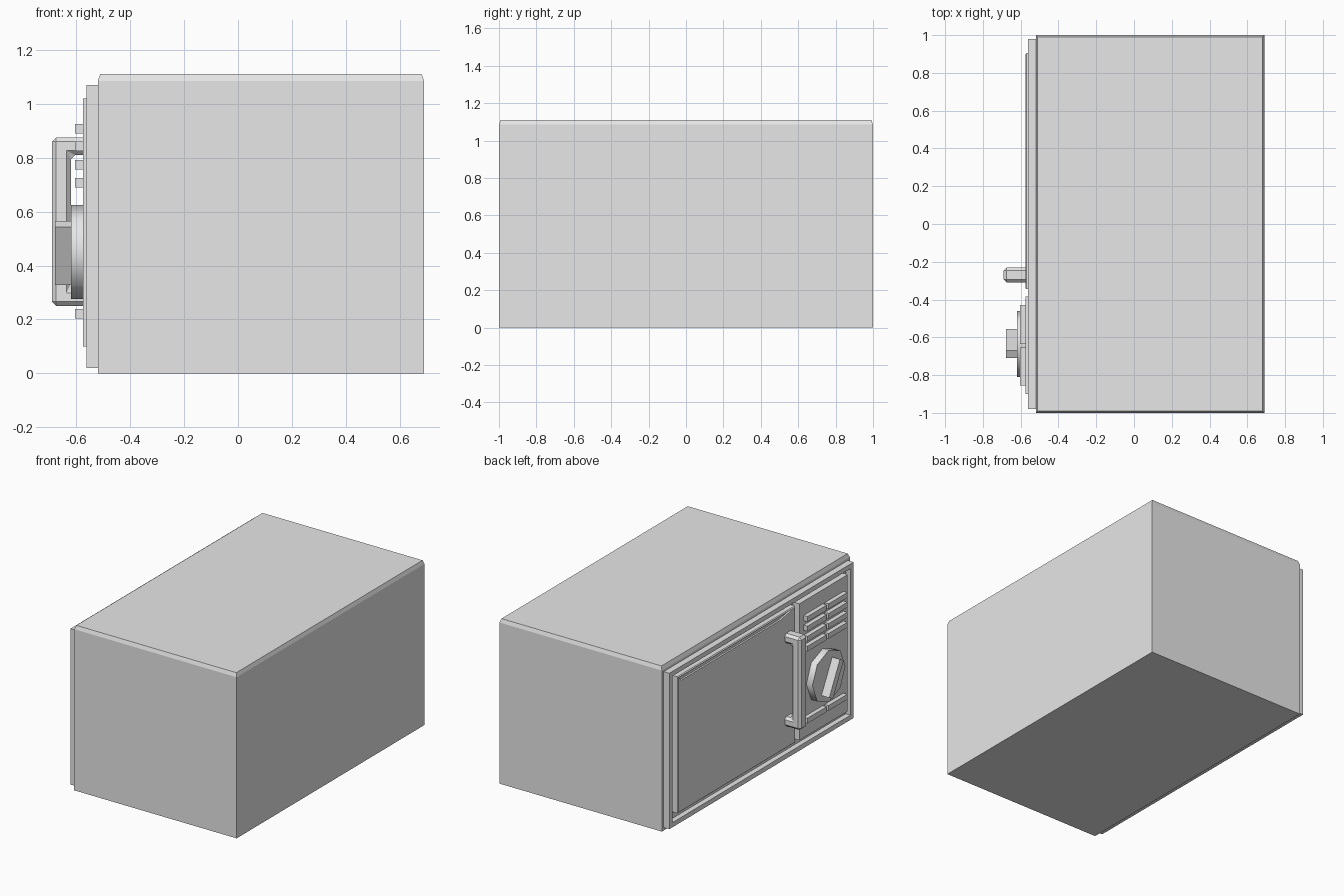
import bpy, bmesh, math
from mathutils import Matrix, Vector

if "Cube" in bpy.data.objects:
    bpy.data.objects.remove(bpy.data.objects["Cube"])

grey = bpy.data.materials.new("light_grey")
grey.use_nodes = True
grey.diffuse_color = (0.8, 0.8, 0.8, 1)
grey.node_tree.nodes["Principled BSDF"].inputs["Base Color"].default_value = (0.8, 0.8, 0.8, 1)


def finish(name, bm):
    bmesh.ops.recalc_face_normals(bm, faces=bm.faces)
    mesh = bpy.data.meshes.new(name)
    bm.to_mesh(mesh)
    bm.free()
    mesh.materials.append(grey)
    obj = bpy.data.objects.new(name, mesh)
    bpy.context.collection.objects.link(obj)
    return obj


def box(xs, ys, zs):
    """New bmesh holding a box with the given (low, high) ranges."""
    bm = bmesh.new()
    bmesh.ops.create_cube(bm, size=1)
    for v in bm.verts:
        v.co = [r[0] if c < 0 else r[1] for c, r in zip(v.co, (xs, ys, zs))]
    bm.normal_update()
    return bm


def face_towards(bm, direction):
    return max(bm.faces, key=lambda f: f.normal.dot(Vector(direction)))


def recess(bm, border, depth):
    """Sink a bordered pocket into the face that looks to -x."""
    front = face_towards(bm, (-1, 0, 0))
    bmesh.ops.inset_individual(bm, faces=[front], thickness=border)
    ext = bmesh.ops.extrude_discrete_faces(bm, faces=[front])
    for v in ext["faces"][0].verts:
        v.co.x += depth


def chamfer_front(bm, width):
    front = face_towards(bm, (-1, 0, 0))
    bmesh.ops.bevel(bm, geom=list(front.edges), offset=width, segments=1, affect="EDGES")
    bm.normal_update()


# Casing with a narrow steep chamfer around the top
bm = box((-0.52, 0.69), (-1, 1), (0, 1.085))
top = face_towards(bm, (0, 0, 1))
ext = bmesh.ops.extrude_discrete_faces(bm, faces=[top])
for v in ext["faces"][0].verts:
    v.co.x += 0.009 if v.co.x < 0 else -0.009
    v.co.y += 0.009 if v.co.y < 0 else -0.009
    v.co.z = 1.11
finish("casing", bm)

# Front surround with a pocket for the door and controls
bm = box((-0.562, -0.52), (-0.98, 0.98), (0.02, 1.07))
recess(bm, 0.045, 0.035)
finish("front_surround", bm)

# Door with a shallow window recess
bm = box((-0.575, -0.52), (-0.345, 0.905), (0.1, 1.02))
chamfer_front(bm, 0.006)
finish_door = face_towards(bm, (-1, 0, 0))
bmesh.ops.inset_individual(bm, faces=[finish_door], thickness=0.04)
for v in finish_door.verts:
    if v.co.y < 0:
        v.co.y = -0.18
recess(bm, 0.0005, 0.012)
finish("door", bm)

# Control panel
finish("control_panel", box((-0.575, -0.52), (-0.9, -0.385), (0.1, 1.02)))

# Push buttons: four rows above the dial, one below
for row, z in enumerate((0.907, 0.842, 0.774, 0.707, 0.222)):
    for side, ys in (("left", (-0.635, -0.43)), ("right", (-0.855, -0.655))):
        bm = box((-0.604, -0.57), ys, (z - 0.0175, z + 0.0175))
        finish(f"button_{side}_{row + 1}", bm)

# Eight-sided dial
dial_centre = Vector((-0.597, -0.635, 0.45))
bm = bmesh.new()
bmesh.ops.create_cone(bm, cap_ends=True, segments=8, radius1=0.175, radius2=0.175, depth=0.046,
                      matrix=Matrix.Translation(dial_centre) @ Matrix.Rotation(math.pi / 2, 4, "Y"))
dial = finish("dial", bm)
for p in dial.data.polygons:
    p.use_smooth = True
dial.data.set_sharp_from_angle(angle=math.radians(50))

# Tilted grip across the dial
bm = box((-0.03, 0.03), (-0.0225, 0.0225), (-0.122, 0.122))
bm.transform(Matrix.Translation((-0.648, -0.633, 0.446)) @ Matrix.Rotation(math.radians(28), 4, "X"))
finish("dial_grip", bm)

# Bracket-shaped door handle, chamfered all round
outline = [(-0.56, 0.25), (-0.69, 0.25), (-0.69, 0.875), (-0.56, 0.875),
           (-0.56, 0.81), (-0.62, 0.81), (-0.62, 0.315), (-0.56, 0.315)]
bm = bmesh.new()
side = bm.faces.new([bm.verts.new((x, -0.31, z)) for x, z in outline])
ext = bmesh.ops.extrude_face_region(bm, geom=[side])
for v in ext["geom"]:
    if isinstance(v, bmesh.types.BMVert):
        v.co.y = -0.23
bmesh.ops.recalc_face_normals(bm, faces=bm.faces)
edges = [e for e in bm.edges if any(v.co.x < -0.6 for v in e.verts)]
bmesh.ops.bevel(bm, geom=edges, offset=0.016, segments=1, affect="EDGES")
finish("door_handle", bm)
